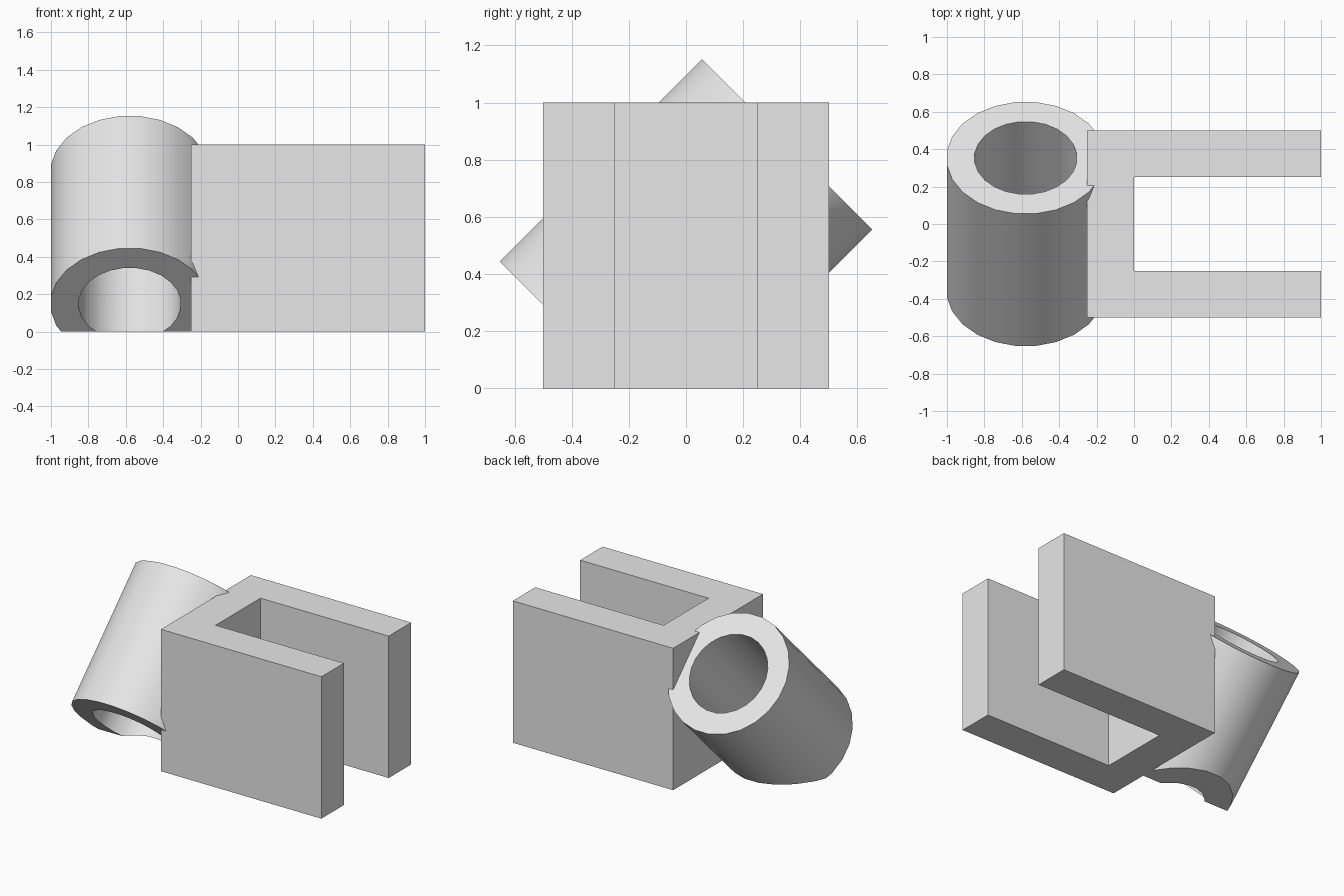
import bpy
import bmesh
from math import radians
from mathutils import Matrix, Vector

if "Cube" in bpy.data.objects:
    bpy.data.objects.remove(bpy.data.objects["Cube"], do_unlink=True)

grey = bpy.data.materials.new("plain_grey")
grey.use_nodes = True
grey.diffuse_color = (0.8, 0.8, 0.8, 1)
grey.node_tree.nodes["Principled BSDF"].inputs["Base Color"].default_value = (0.8, 0.8, 0.8, 1)

SIDES = 24
TILT = (Matrix.Translation((-0.579, 0, 0.5))
        @ Matrix.Rotation(radians(-45), 4, 'X')
        @ Matrix.Rotation(radians(180 / SIDES), 4, 'Z'))


def add_object(name, bm):
    mesh = bpy.data.meshes.new(name)
    bmesh.ops.recalc_face_normals(bm, faces=bm.faces)
    bm.to_mesh(mesh)
    bm.free()
    mesh.materials.append(grey)
    obj = bpy.data.objects.new(name, mesh)
    bpy.context.collection.objects.link(obj)
    return obj


def box(name, low, high):
    low, high = Vector(low), Vector(high)
    bm = bmesh.new()
    bmesh.ops.create_cube(bm, size=1, matrix=Matrix.Translation((low + high) / 2)
                          @ Matrix.Diagonal((high - low).to_4d()))
    return add_object(name, bm)


def tilted_cylinder(name, radius, length):
    bm = bmesh.new()
    bmesh.ops.create_cone(bm, cap_ends=True, segments=SIDES, radius1=radius,
                          radius2=radius, depth=length, matrix=TILT)
    return add_object(name, bm)


def combine(target, other, operation):
    """Apply a boolean and discard the helper."""
    bpy.ops.object.select_all(action='DESELECT')
    bpy.context.view_layer.objects.active = target
    target.select_set(True)
    mod = target.modifiers.new("boolean", 'BOOLEAN')
    mod.operation = operation
    mod.solver = 'EXACT'
    mod.object = other
    bpy.ops.object.modifier_apply(modifier=mod.name)
    bpy.data.objects.remove(other, do_unlink=True)


# U-shaped fork, extruded from its plan outline
outline = [(-0.25, -0.5), (1, -0.5), (1, -0.25), (0, -0.25),
           (0, 0.25), (1, 0.25), (1, 0.5), (-0.25, 0.5)]
bm = bmesh.new()
base = bm.faces.new([bm.verts.new((x, y, 0)) for x, y in outline])
walls = bmesh.ops.extrude_face_region(bm, geom=[base], use_keep_orig=True)
top = [v for v in walls["geom"] if isinstance(v, bmesh.types.BMVert)]
bmesh.ops.translate(bm, verts=top, vec=(0, 0, 1))
bracket = add_object("fork_with_tilted_socket", bm)

# Tilted tube: bored through, then trimmed flush with the base
tube = tilted_cylinder("tilted_tube", 0.425, 1)
combine(tube, tilted_cylinder("bore_cutter", 0.275, 1.4), 'DIFFERENCE')
combine(tube, box("base_cutter", (-2, -2, -1), (2, 2, 0)), 'DIFFERENCE')

# Fuse both parts and keep the rims sharp
combine(bracket, tube, 'UNION')
bpy.ops.object.shade_smooth_by_angle(angle=radians(30))
